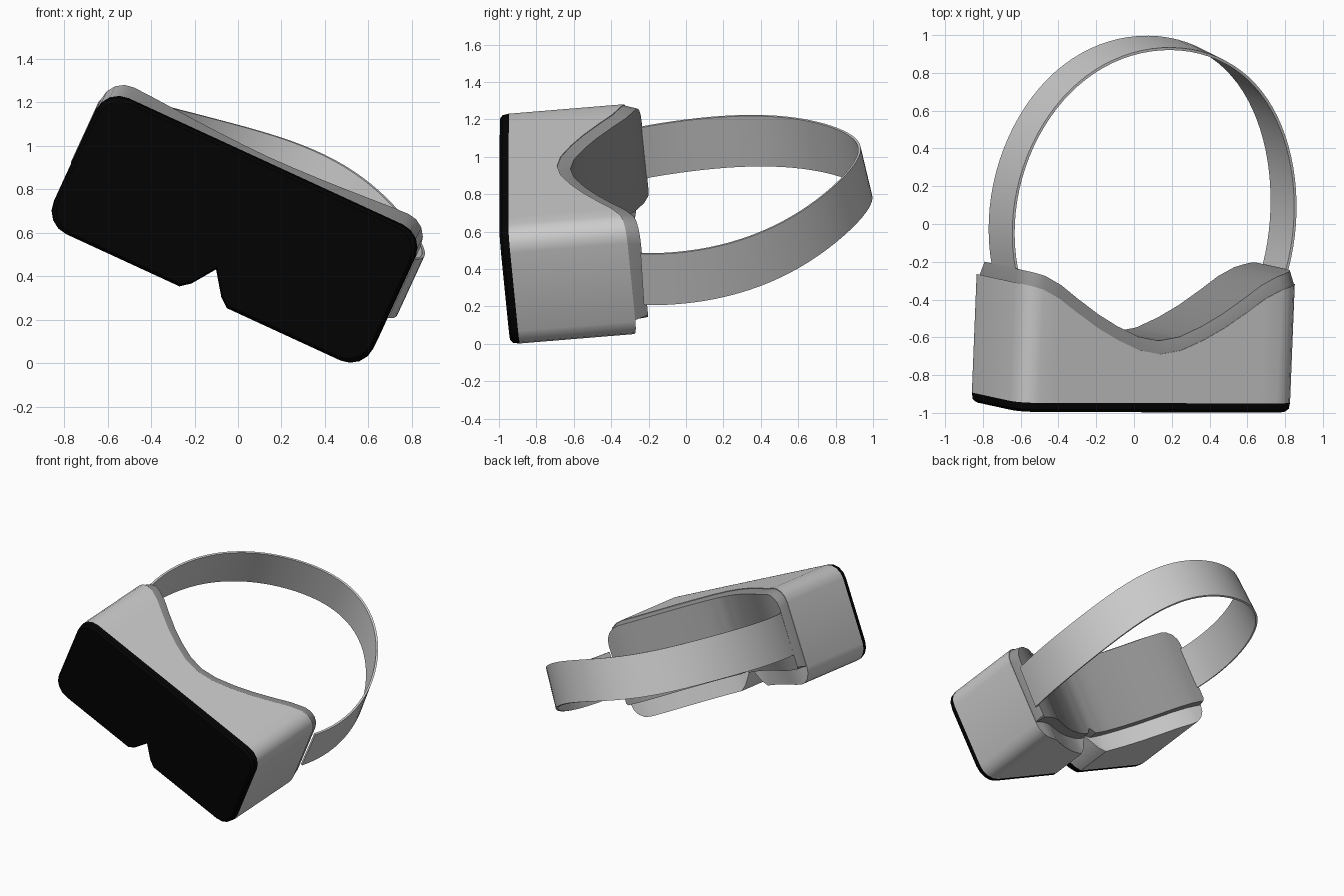
import bpy, math
from mathutils import Vector

if "Cube" in bpy.data.objects:
    bpy.data.objects.remove(bpy.data.objects["Cube"])

# Tilted frame of the headset: U = width, V = height, W = depth from the front
W = Vector((0.04, 1, 0.082)).normalized()
U = Vector((0.908, 0, -0.418))
U = (U - W * U.dot(W)).normalized()
V = U.cross(W)
C = Vector((-0.018, -0.967, 0.612))
HALF_W, HALF_H, R = 0.81, 0.346, 0.115


def place(u, v, d):
    return C + U * u + V * v + W * d


def interp(table, x):
    for (x0, y0), (x1, y1) in zip(table, table[1:]):
        if x <= x1:
            return y0 + (y1 - y0) * (x - x0) / (x1 - x0)
    return table[-1][1]


def corner(u):
    t = max(0, abs(u) - (HALF_W - R))
    return R - math.sqrt(max(0, R * R - t * t))


def top(u):
    return HALF_H - corner(u)


def bottom(u):
    nose = interp([(0, 0.142), (0.075, 0.036), (0.12, 0), (1, 0)], abs(u))
    return -HALF_H + corner(u) + nose


def face_depth(u):
    return interp([(0, .31), (.12, .33), (.25, .385), (.37, .45), (.5, .535),
                   (.6, .605), (.7, .655), (.76, .67), (.81, .68)], abs(u))


def make(name, verts, faces, color=None, angle=30):
    me = bpy.data.meshes.new(name)
    me.from_pydata(verts, [], faces)
    ob = bpy.data.objects.new(name, me)
    bpy.context.collection.objects.link(ob)
    bpy.ops.object.select_all(action='DESELECT')
    ob.select_set(True)
    bpy.context.view_layer.objects.active = ob
    bpy.ops.object.mode_set(mode='EDIT')
    bpy.ops.mesh.select_all(action='SELECT')
    bpy.ops.mesh.normals_make_consistent(inside=False)
    bpy.ops.object.mode_set(mode='OBJECT')
    bpy.ops.object.shade_smooth_by_angle(angle=math.radians(angle))
    if color:
        mat = bpy.data.materials.new(name)
        mat.diffuse_color = color
        mat.use_nodes = True
        mat.node_tree.nodes["Principled BSDF"].inputs["Base Color"].default_value = mat.diffuse_color
        me.materials.append(mat)
    return ob


# Column positions across the width, denser in the rounded corners
half = [.04, .075, .12, .18, .25, .31, .37, .44, .5, .6] + \
       [HALF_W - R + R * math.sin(math.radians(a)) for a in (0, 22.5, 45, 67.5, 90)]
COLS = [-u for u in reversed(half)] + [0] + half


def loft(name, layers, floor=-1, color=None):
    """Stack of outline layers (depth function, inset) closed at both ends."""
    verts, faces, n = [], [], len(COLS)
    for depth, inset in layers:
        s = (HALF_W - inset) / HALF_W
        for u in COLS:
            lo = max(bottom(u) + inset, floor)
            verts += [place(u * s, top(u) - inset, depth(u)), place(u * s, lo, depth(u))]
    for k in range(len(layers) - 1):
        a, b = k * 2 * n, (k + 1) * 2 * n
        for i in range(n - 1):
            for j in (0, 1):
                p, q = 2 * i + j, 2 * i + 2 + j
                faces.append((a + p, a + q, b + q, b + p))
        for e in (0, 2 * n - 2):
            faces.append((a + e, a + e + 1, b + e + 1, b + e))
    for base in (0, (len(layers) - 1) * 2 * n):
        for i in range(n - 1):
            p = base + 2 * i
            faces.append((p, p + 2, p + 3, p + 1))
    return make(name, verts, faces, color)


# Black front plate with a softened edge
loft("front_plate", [(lambda u: 0, .018), (lambda u: .015, .004), (lambda u: .05, 0)],
     color=(0.001, 0.001, 0.001, 1))
# Main housing with the back curved to the face
loft("housing", [(lambda u: .05, 0), (face_depth, 0)])
# Darker face pad: chamfered lip, cut straight along the bottom
loft("face_pad", [(lambda u: face_depth(u) - .02, .004), (face_depth, .004),
                  (lambda u: face_depth(u) + .07, .022)],
     floor=-.225, color=(.3, .3, .3, 1))

# Head strap: half-ellipse band that rises, rolls and leans in at the back
verts, faces, N = [], [], 56
a0 = math.asin(-.26 / .95)
for i in range(N + 1):
    a = a0 + (math.pi - 2 * a0) * i / N
    for edge, reach, thick in ((-.13, .973, 0), (.17, .937, 0), (.17, .937, .014), (-.13, .973, .014)):
        d = 1.0 + (reach - thick) * math.sin(a)
        u = .014 + (.83 - thick) * math.cos(a)
        g = max(0, (d - .75) / 1.2) ** 2
        verts.append(place(u, edge - .01 * u + .135 * g + .13 * u * g * g, d))
for i in range(N):
    for j in range(4):
        k = (j + 1) % 4
        faces.append((4 * i + j, 4 * i + k, 4 * i + 4 + k, 4 * i + 4 + j))
faces += [(0, 1, 2, 3), tuple(4 * N + j for j in range(4))]
make("head_strap", verts, faces)
